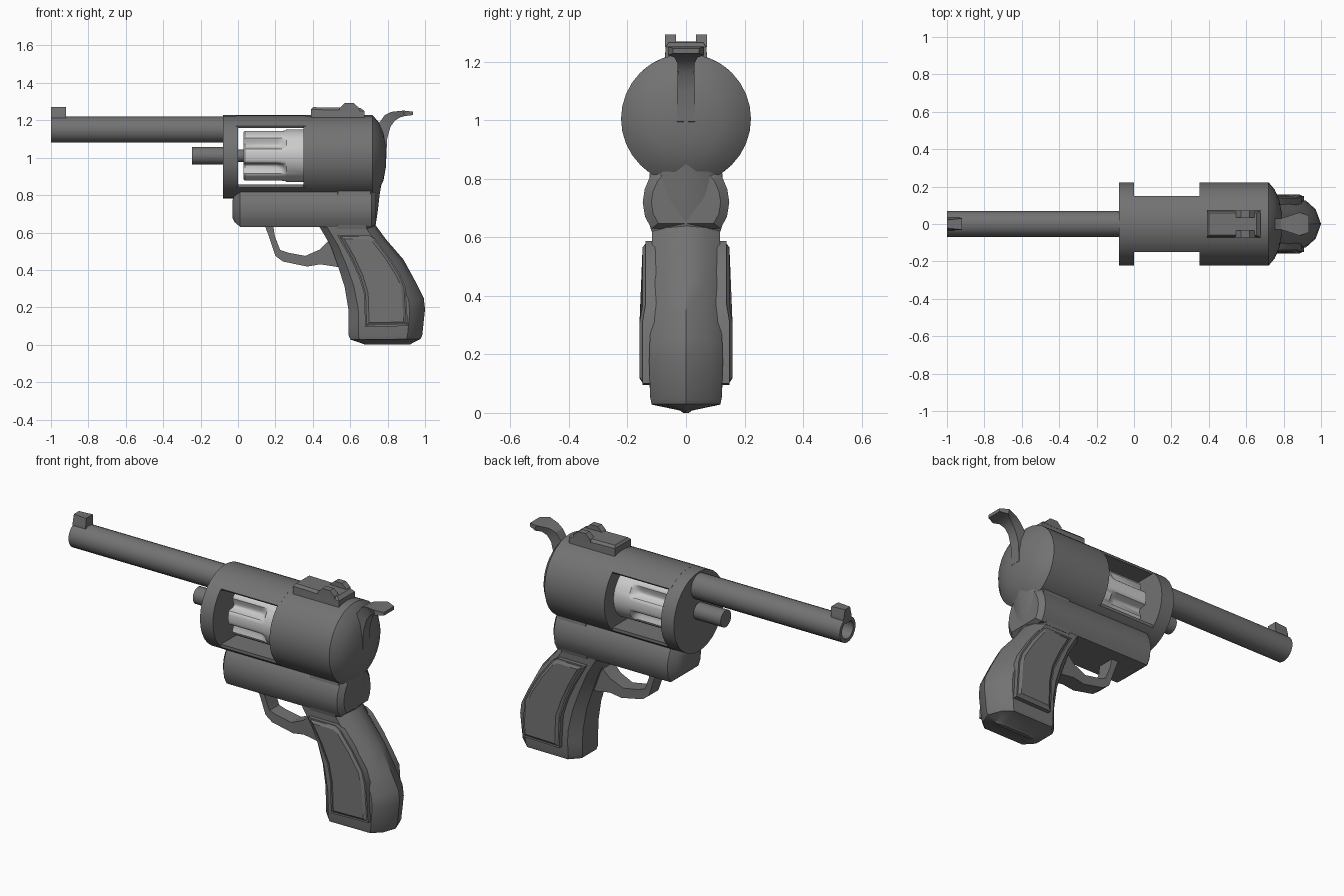
import bpy, bmesh, math

if "Cube" in bpy.data.objects:
    bpy.data.objects.remove(bpy.data.objects["Cube"])

dark = bpy.data.materials.new("dark_metal")
dark.diffuse_color = (0.17, 0.17, 0.17, 1)
dark.use_nodes = True
dark.node_tree.nodes["Principled BSDF"].inputs["Base Color"].default_value = dark.diffuse_color
CZ = 1.005   # height of the frame axis
R = 0.222    # frame radius


def finish(name, bm, mat=dark, angle=35):
    bmesh.ops.recalc_face_normals(bm, faces=bm.faces)
    me = bpy.data.meshes.new(name)
    bm.to_mesh(me)
    bm.free()
    ob = bpy.data.objects.new(name, me)
    bpy.context.collection.objects.link(ob)
    if mat:
        me.materials.append(mat)
    bpy.ops.object.select_all(action='DESELECT')
    ob.select_set(True)
    bpy.context.view_layer.objects.active = ob
    if angle:
        bpy.ops.object.shade_smooth_by_angle(angle=math.radians(angle))
    return ob


def loft(name, rings, mat=dark, angle=35):
    """Skin a list of equal-length point rings and cap both ends."""
    bm = bmesh.new()
    vs = [[bm.verts.new(p) for p in r] for r in rings]
    n = len(rings[0])
    for a, b in zip(vs, vs[1:]):
        for i in range(n):
            j = (i + 1) % n
            bm.faces.new((a[i], a[j], b[j], b[i]))
    bm.faces.new(vs[0])
    bm.faces.new(vs[-1])
    return finish(name, bm, mat, angle)


def lathe(name, profile, z, n=32, mat=dark):
    """Revolve (x, radius) pairs around a lengthwise axis at height z."""
    ts = [2 * math.pi * i / n for i in range(n)]
    return loft(name, [[(x, r * math.cos(t), z + r * math.sin(t)) for t in ts]
                       for x, r in profile], mat)


def strip(name, pairs, angle=25):
    """Rectangular-section strip from (front x,z / back x,z / half width)."""
    return loft(name, [[(ax, -w, az), (bx, -w, bz), (bx, w, bz), (ax, w, az)]
                       for (ax, az), (bx, bz), w in pairs], angle=angle)


def rounded(name, pairs, angle=30):
    """Like strip, with a chamfered front and a pointed back."""
    section = [(0, .55), (.13, 1), (.8, 1), (.93, .62), (1, 0)]
    section += [(t, -y) for t, y in section[-2::-1]]
    return loft(name, [[(ax + (bx - ax) * t, y * w, az + (bz - az) * t) for t, y in section]
                       for (ax, az), (bx, bz), w in pairs], angle=angle)


def prism_x(name, yz, x0, x1):
    return loft(name, [[(x, y, z) for y, z in yz] for x in (x0, x1)])


# Barrel with bore, ejector rod
lathe("barrel", [(-.05, .07), (-1, .07), (-1, .05), (-.5, .05)], 1.15, 24)
lathe("ejector_rod", [(-.247, .047), (-.04, .047)], 1.01, 20)
lathe("cylinder_axle", [(-.04, .034), (.36, .034)], 1.01, 16)

# Frame: front disc, rear housing with dome, straps joining them
lathe("front_plate", [(-.08, R), (0, R)], CZ)
lathe("rear_housing", [(.35, R), (.72, R), (.752, .185), (.778, .125), (.79, .06), (.792, .01)], CZ)
a = math.asin(.15 / R)
arc = [(R * math.sin(a * k / 6), R * math.cos(a * k / 6)) for k in range(-6, 7)]
prism_x("top_strap", [(y, CZ + z) for y, z in arc] + [(.145, 1.16), (-.145, 1.16)], -.01, .36)
prism_x("bottom_strap", [(y, CZ - z) for y, z in arc] + [(.15, .858), (-.15, .858)], -.01, .36)

# Lower frame tube with rounded nose
half = [(.118, .63), (.14, .67), (.148, .72), (.141, .765), (.122, .81), (.1, .835)]
low = half + [(-y, z) for y, z in half[::-1]]
loft("lower_frame", [[(x, y * s, .72 + (z - .72) * s) for y, z in low]
                     for x, s in ((-.03, .45), (-.018, .72), (.012, 1), (.715, 1), (.738, .8))])
rounded("rear_neck", [((.5, .62), (.733, .62), .118), ((.5, .72), (.748, .72), .145),
                      ((.5, .8), (.757, .8), .125), ((.5, .88), (.77, .88), .12),
                      ((.5, .98), (.787, .98), .08)])

# Fluted cylinder
def flute(deg):
    d = abs((deg - 30 + 30) % 60 - 30) / 15
    return max(0, 1 - d * d)

rings = []
for x, r, depth in ((.03, .132, .036), (.037, .14, .036), (.21, .14, .036), (.235, .14, .026),
                    (.252, .14, .008), (.258, .14, 0), (.352, .14, 0)):
    rings.append([(x, (r - depth * flute(d)) * math.cos(math.radians(d)),
                   1.01 + (r - depth * flute(d)) * math.sin(math.radians(d)))
                  for d in range(0, 360, 4)])
loft("cylinder", rings, None, 30)

# Grip body
rounded("grip", [((.43, .64), (.735, .64), .117), ((.495, .53), (.79, .565), .115),
                 ((.535, .42), (.885, .455), .113), ((.57, .31), (.945, .345), .118),
                 ((.59, .19), (.993, .25), .124), ((.592, .12), (1.0, .19), .126),
                 ((.592, .05), (.985, .05), .122), ((.6, .028), (.975, .03), .117),
                 ((.66, .008), (.93, .008), .02), ((.68, 0), (.92, 0), .01)])

# Grip panels: outline with inset raised face, mirrored
outline = [(.53, .587), (.7, .587), (.735, .565), (.805, .475), (.868, .375), (.895, .31),
           (.909, .1), (.68, .095), (.674, .27), (.648, .36), (.605, .455)]
bm = bmesh.new()
base = [bm.verts.new((x, -.09, z)) for x, z in outline]
top = [bm.verts.new((x, -.138 - (.011 if z < .32 else 0), z)) for x, z in outline]
for i in range(len(outline)):
    j = (i + 1) % len(outline)
    bm.faces.new((base[i], base[j], top[j], top[i]))
cap = bm.faces.new(top)
bm.normal_update()
if cap.normal.y > 0:
    cap.normal_flip()
bmesh.ops.inset_region(bm, faces=[cap], thickness=.008, depth=0.0, use_even_offset=True)
bmesh.ops.inset_region(bm, faces=[cap], thickness=.014, depth=.01, use_even_offset=True)
panel = finish("grip_panels", bm, angle=20)
panel.modifiers.new("mirror", 'MIRROR').use_axis = (False, True, False)

# Trigger guard
strip("trigger_guard", [((.14, .645), (.187, .645), .05), ((.165, .58), (.197, .58), .045),
                        ((.2, .475), (.225, .507), .042), ((.24, .445), (.268, .492), .042),
                        ((.37, .418), (.36, .475), .042), ((.44, .43), (.435, .508), .045),
                        ((.57, .41), (.5, .57), .05)])

# Hammer with flared spur
strip("hammer", [((.72, .99), (.793, .995), .03), ((.72, 1.1), (.797, 1.1), .03),
                 ((.75, 1.18), (.815, 1.165), .028), ((.785, 1.228), (.838, 1.197), .03),
                 ((.82, 1.245), (.865, 1.215), .04), ((.885, 1.252), (.89, 1.222), .062),
                 ((.935, 1.246), (.935, 1.228), .045)])

# Sights
strip("rear_sight_base", [((.39, 1.2), (.675, 1.2), .072), ((.39, 1.258), (.675, 1.25), .07),
                          ((.4, 1.27), (.655, 1.266), .058)], 0)
for side, y in (("left", .053), ("right", -.053)):
    loft("rear_sight_post_" + side,
         [[(x0, y - .018, z), (x1, y - .018, z), (x1, y + .018, z), (x0, y + .018, z)]
          for x0, x1, z in ((.54, .65, 1.25), (.545, .645, 1.268), (.572, .618, 1.293))], angle=0)
loft("front_sight", [[(-1, -w, z), (-.92, -v, z), (-.92, v, z), (-1, w, z)]
                     for z, w, v in ((1.19, .035, .035), (1.225, .034, .032), (1.27, .022, .03))], angle=0)
